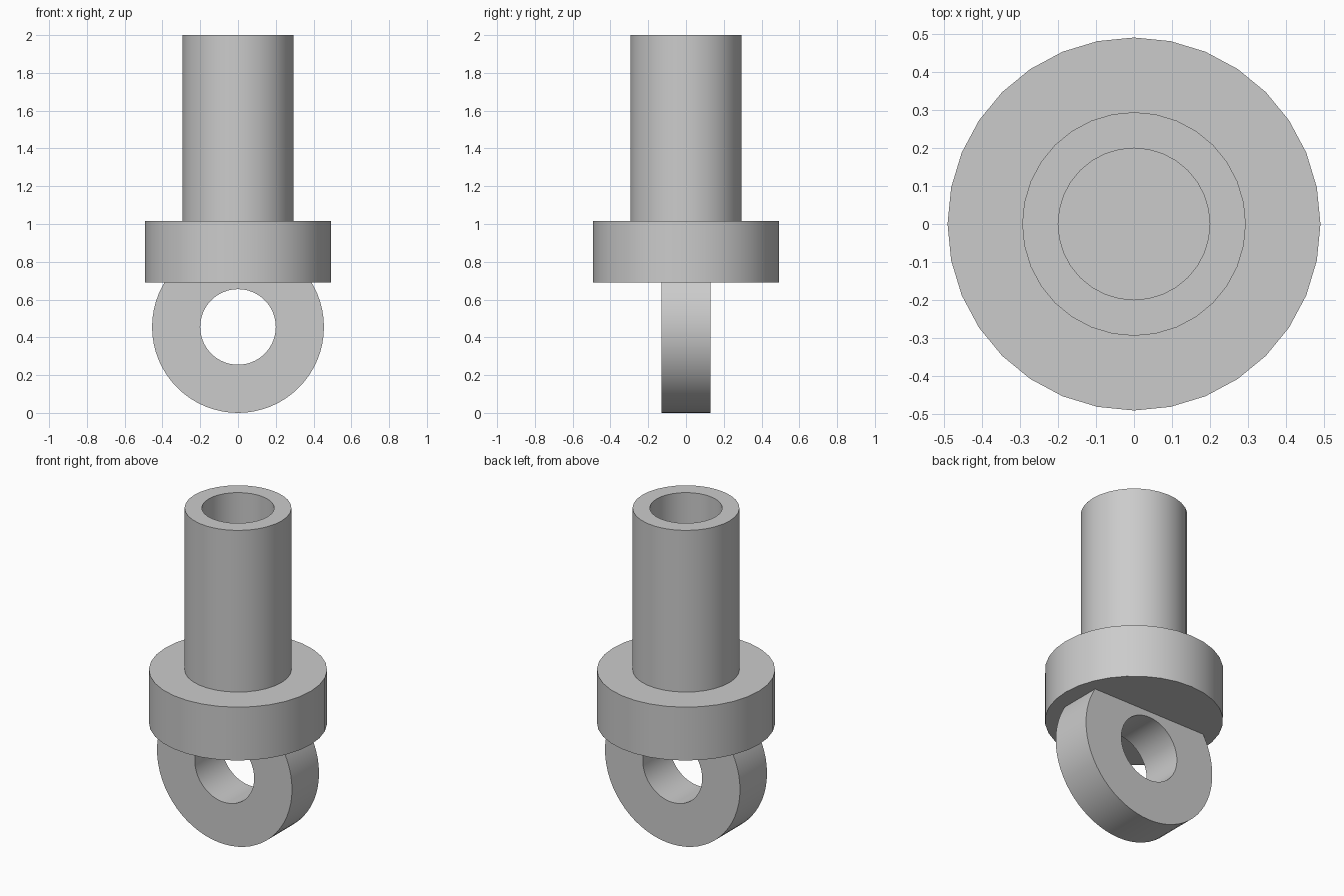
import bpy, bmesh, math
from mathutils import Matrix

cube = bpy.data.objects.get("Cube")
if cube:
    bpy.data.objects.remove(cube, do_unlink=True)

# Single plain grey material
grey = bpy.data.materials.new("plain_grey")
grey.use_nodes = True
colour = (0.6, 0.6, 0.6, 1)
grey.diffuse_color = colour
grey.node_tree.nodes["Principled BSDF"].inputs["Base Color"].default_value = colour


def lathe(name, profile, closed=False, segments=32, transform=Matrix()):
    """Revolve (radius, height) points around z, then place the result."""
    bm = bmesh.new()
    verts = [bm.verts.new((r, 0, z)) for r, z in profile]
    edges = [bm.edges.new(pair) for pair in zip(verts, verts[1:])]
    if closed:
        edges.append(bm.edges.new((verts[-1], verts[0])))
    bmesh.ops.spin(bm, geom=verts + edges, axis=(0, 0, 1), cent=(0, 0, 0),
                   angle=math.tau, steps=segments)
    bmesh.ops.remove_doubles(bm, verts=bm.verts, dist=0.0001)
    bmesh.ops.recalc_face_normals(bm, faces=bm.faces)
    bm.transform(transform)
    mesh = bpy.data.meshes.new(name)
    bm.to_mesh(mesh)
    bm.free()
    mesh.materials.append(grey)
    obj = bpy.data.objects.new(name, mesh)
    bpy.context.collection.objects.link(obj)
    bpy.ops.object.select_all(action='DESELECT')
    obj.select_set(True)
    bpy.context.view_layer.objects.active = obj
    bpy.ops.object.shade_smooth_by_angle(angle=math.radians(30))
    return obj


# Collar with the hollow tube rising from it
lathe("collar_and_tube", [
    (0, 0.69), (0.492, 0.69), (0.492, 1.015), (0.295, 1.015),
    (0.295, 2), (0.2, 2), (0.2, 1.015), (0, 1.015)])

# Upright eye ring, its top sunk into the collar
upright = Matrix.Translation((0, 0, 0.455)) @ Matrix.Rotation(math.pi / 2, 4, 'X')
lathe("eye_ring", [(0.2, -0.13), (0.455, -0.13), (0.455, 0.13), (0.2, 0.13)],
      closed=True, segments=64, transform=upright)
